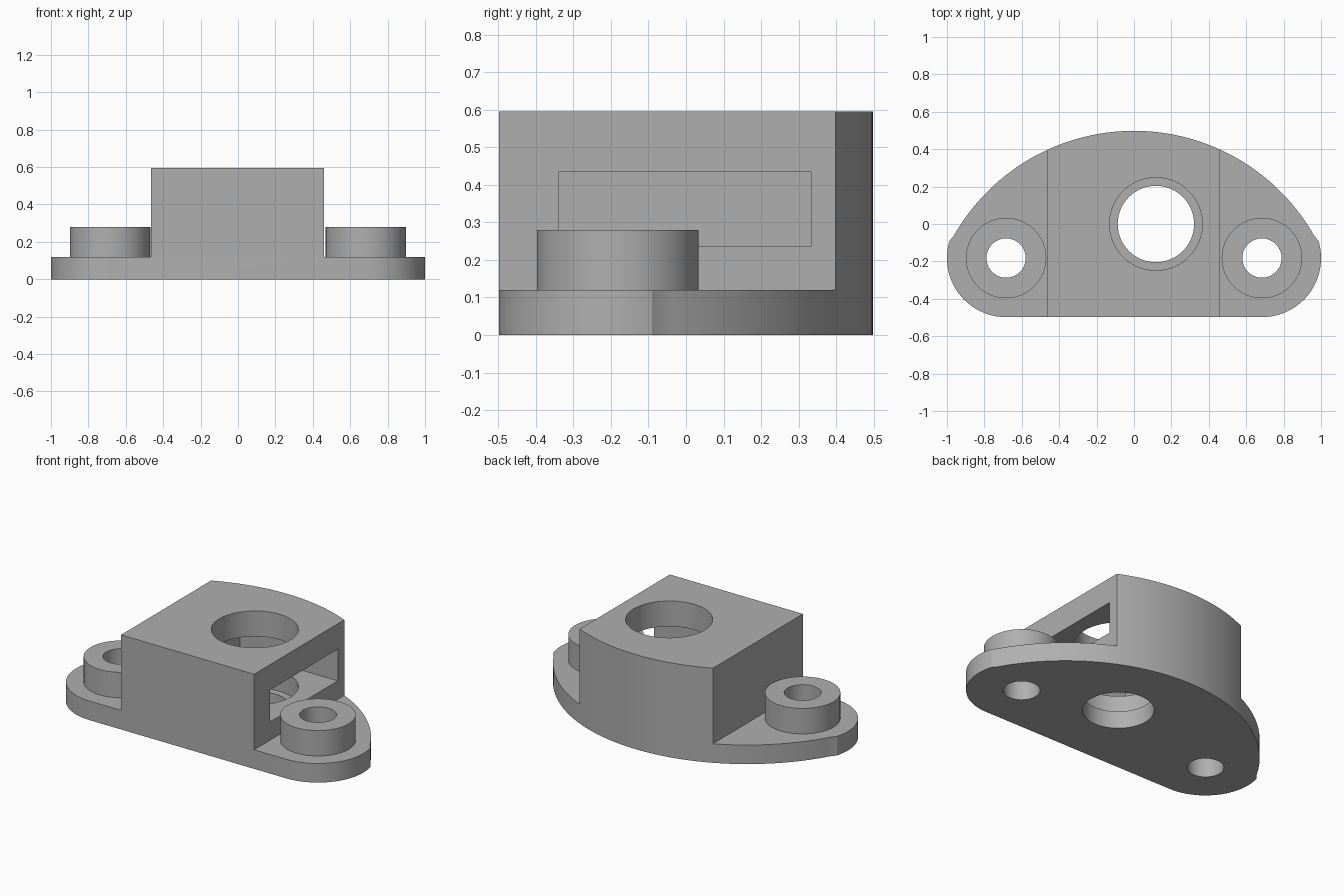
import bpy, bmesh
from math import sin, cos, pi, asin, atan2, radians, sqrt

if "Cube" in bpy.data.objects:
    bpy.data.objects.remove(bpy.data.objects["Cube"])

# Main dimensions
FLANGE_H, BLOCK_H, BOSS_H = 0.12, 0.595, 0.28
EAR_X, EAR_Y, EAR_R = 0.684, -0.182, 0.316
BACK_R, BACK_Y = 1.108, 0.498
BORE_X = 0.117
CORNER_Y = -0.09

grey = bpy.data.materials.new("plain grey")
grey.use_nodes = True
colour = (0.43, 0.43, 0.43, 1)
grey.diffuse_color = colour
grey.node_tree.nodes["Principled BSDF"].inputs["Base Color"].default_value = colour


def prism(name, points, z0, z1):
    """Extrude a closed counter-clockwise outline from z0 to z1."""
    bm = bmesh.new()
    base = bm.faces.new([bm.verts.new((x, y, z0)) for x, y in points])
    top = bmesh.ops.extrude_face_region(bm, geom=[base])["geom"]
    for v in top:
        if isinstance(v, bmesh.types.BMVert):
            v.co.z = z1
    bmesh.ops.recalc_face_normals(bm, faces=bm.faces[:])
    mesh = bpy.data.meshes.new(name)
    bm.to_mesh(mesh)
    bm.free()
    mesh.materials.append(grey)
    obj = bpy.data.objects.new(name, mesh)
    bpy.context.collection.objects.link(obj)
    return obj


def arc(cx, cy, r, a0, a1, n):
    return [(cx + r * cos(a0 + (a1 - a0) * i / n),
             cy + r * sin(a0 + (a1 - a0) * i / n)) for i in range(n + 1)]


def cylinder(name, x, y, r, z0, z1):
    return prism(name, arc(x, y, r, 0, 2 * pi, 96)[:-1], z0, z1)


def box(name, x0, x1, y0, y1, z0, z1):
    return prism(name, [(x0, y0), (x1, y0), (x1, y1), (x0, y1)], z0, z1)


def combine(target, tool, operation):
    """Apply a boolean and discard the tool."""
    mod = target.modifiers.new(tool.name, "BOOLEAN")
    mod.object, mod.operation, mod.solver = tool, operation, "EXACT"
    bpy.context.view_layer.update()
    graph = bpy.context.evaluated_depsgraph_get()
    mesh = bpy.data.meshes.new_from_object(target.evaluated_get(graph))
    target.modifiers.clear()
    target.data = mesh
    bpy.data.objects.remove(tool)


# Outline: rounded right ear, wide back arc, mirrored left ear
arc_cy = BACK_Y - BACK_R
ear_end = asin((CORNER_Y - EAR_Y) / EAR_R)
corner_x = EAR_X + EAR_R * cos(ear_end)
back_start = atan2(CORNER_Y - arc_cy, corner_x)
ear = arc(EAR_X, EAR_Y, EAR_R, -pi / 2, ear_end, 32)
back = arc(0, arc_cy, BACK_R, back_start, pi - back_start, 72)[1:-1]
outline = ear + back + [(-x, y) for x, y in reversed(ear)]

body = prism("mounting_bracket", outline, 0, BLOCK_H)

# Trim the ears down to flange height, leaving the central block
combine(body, box("right_trim", 0.461, 1.2, -1, 1, FLANGE_H, 1), "DIFFERENCE")
combine(body, box("left_trim", -1.2, -0.465, -1, 1, FLANGE_H, 1), "DIFFERENCE")

# Raised bosses with through holes
for side in (-1, 1):
    x = side * EAR_X
    combine(body, cylinder("boss", x, EAR_Y, 0.215, 0.05, BOSS_H), "UNION")
    combine(body, cylinder("screw_hole", x, EAR_Y, 0.105, -0.1, 0.5), "DIFFERENCE")

# Stepped vertical bore
combine(body, cylinder("wide_bore", BORE_X, 0, 0.248, 0.11, 1), "DIFFERENCE")
combine(body, cylinder("narrow_bore", BORE_X, 0, 0.204, -0.1, 0.3), "DIFFERENCE")

# Pocket open on one side only
combine(body, box("pocket", -0.22, 0.6, -0.338, 0.333, 0.28, 0.435), "DIFFERENCE")
combine(body, box("pocket_floor", -0.22, 0.465, -0.338, 0.333, 0.236, 0.3), "DIFFERENCE")

bpy.ops.object.select_all(action="DESELECT")
body.select_set(True)
bpy.context.view_layer.objects.active = body
bpy.ops.object.shade_smooth_by_angle(angle=radians(25))
